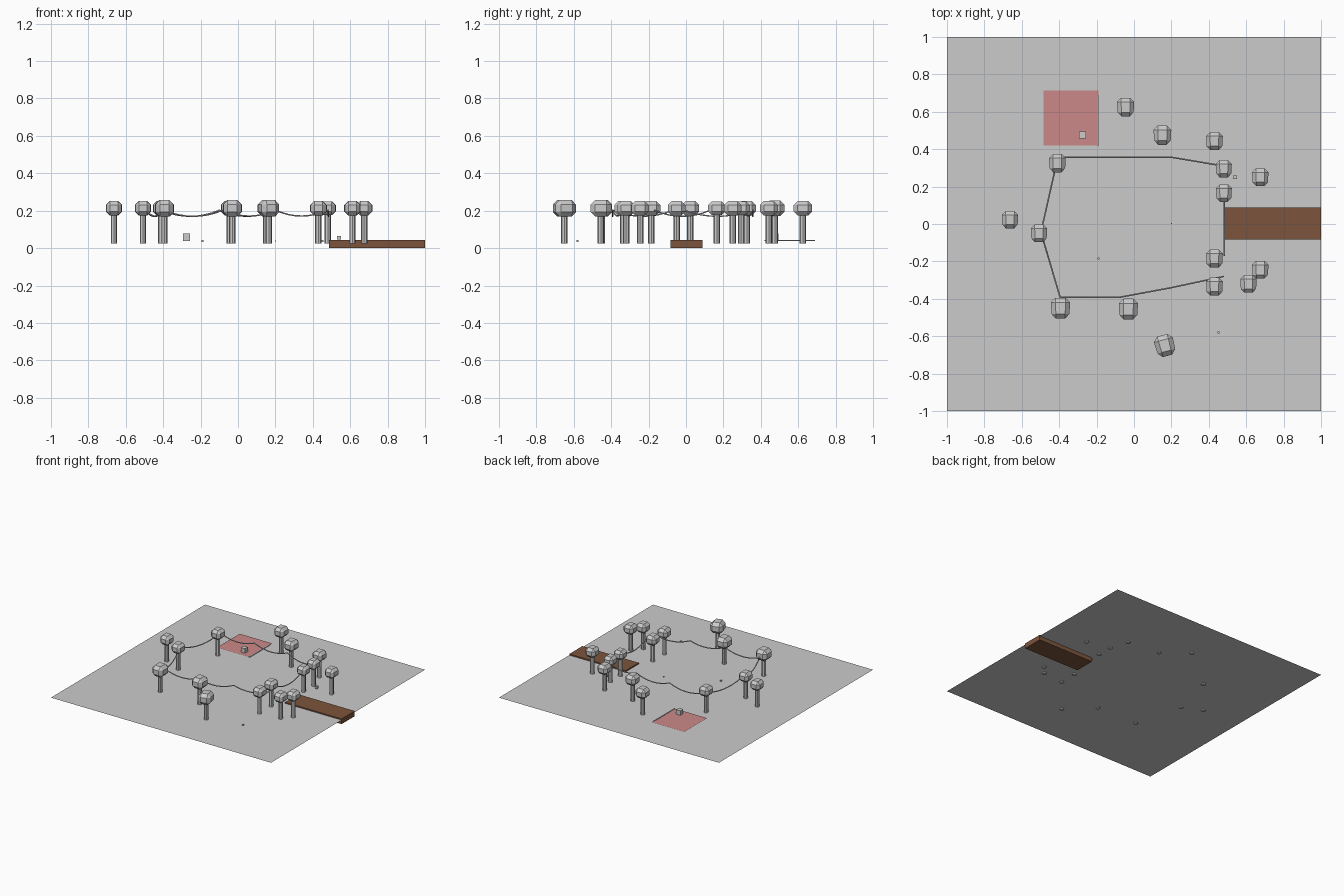
import bpy, bmesh
from math import radians
from mathutils import Matrix, Vector

if "Cube" in bpy.data.objects:
    bpy.data.objects.remove(bpy.data.objects["Cube"])

GROUND = 0.033


def colour(obj, name, rgb):
    m = bpy.data.materials.new(name)
    m.diffuse_color = (*rgb, 1)
    m.use_nodes = True
    m.node_tree.nodes["Principled BSDF"].inputs["Base Color"].default_value = m.diffuse_color
    obj.data.materials.append(m)


def finish(bm, name):
    me = bpy.data.meshes.new(name)
    bm.to_mesh(me)
    bm.free()
    o = bpy.data.objects.new(name, me)
    bpy.context.collection.objects.link(o)
    return o


def box(name, lo, hi):
    lo, hi = Vector(lo), Vector(hi)
    bm = bmesh.new()
    bmesh.ops.create_cube(bm, size=1, matrix=Matrix.Translation((lo + hi) / 2)
                          @ Matrix.Diagonal((*(hi - lo), 1)))
    return finish(bm, name)


def plane(name, x0, x1, y0, y1, z):
    bm = bmesh.new()
    bm.faces.new([bm.verts.new(p) for p in
                  ((x0, y0, z), (x1, y0, z), (x1, y1, z), (x0, y1, z))])
    return finish(bm, name)


# Tree: faceted crown (chamfered block) on an eight-sided trunk
def tree(i, x, y, w, rot):
    bm = bmesh.new()
    bmesh.ops.create_cube(bm, size=1, matrix=Matrix.Diagonal((w, w * 1.08, w * 0.86, 1)))
    bmesh.ops.bevel(bm, geom=bm.edges[:], offset=w * 0.24, segments=1, affect='EDGES')
    for v in bm.verts:                       # crown is a little narrower towards the front
        if v.co.y < 0:
            v.co.x *= 0.93
    crown = finish(bm, f"tree_crown_{i}")
    crown.location = (x, y, 0.213)
    crown.rotation_euler.z = radians(rot)
    bm = bmesh.new()
    bmesh.ops.create_cone(bm, cap_ends=True, segments=8, radius1=0.017, radius2=0.017,
                          depth=0.165, matrix=Matrix.Translation((x, y, 0.108)))
    finish(bm, f"tree_trunk_{i}")


# Rope: poly curve that sags between successive hanging points
def rope(name, pts, sag=0.033):
    path = []
    for a, b in zip(pts, pts[1:]):
        a, b = Vector(a), Vector(b)
        s = sag * min(1, (b - a).length / 0.3)
        for k in range(8):
            t = k / 8
            p = a.lerp(b, t)
            path.append((p.x, p.y, 0.203 - 4 * s * t * (1 - t)))
    path.append((*pts[-1], 0.203))
    cu = bpy.data.curves.new(name, 'CURVE')
    cu.dimensions = '3D'
    cu.bevel_depth = 0.004
    cu.bevel_resolution = 1
    cu.use_fill_caps = True
    sp = cu.splines.new('POLY')
    sp.points.add(len(path) - 1)
    for q, p in zip(sp.points, path):
        q.co = (*p, 1)
    bpy.context.collection.objects.link(bpy.data.objects.new(name, cu))


# Ground, sunken walkway and pink mat
plane("ground", -1, 1, -1, 1, GROUND)
colour(box("walkway", (0.487, -0.083, 0), (1, 0.087, 0.043)), "wood", (0.20, 0.09, 0.045))
colour(plane("mat", -0.485, -0.19, 0.42, 0.715, 0.04), "pink", (0.60, 0.25, 0.25))
box("mat_edge", (-0.195, 0.42, 0.037), (-0.188, 0.69, 0.043))

# Trees around the clearing: x, y, crown width, turn
trees = [(-.663, .023, .088, 0), (-.508, -.05, .088, 0), (-.41, .325, .09, 0),
         (-.393, -.45, .103, 0), (-.03, -.455, .103, 0), (.165, -.65, .105, 15),
         (.43, -.335, .09, 0), (.43, -.185, .09, 0), (.612, -.32, .088, 0),
         (.675, -.245, .088, 0), (.48, .165, .086, 0), (.48, .295, .086, 0),
         (.43, .443, .09, 0), (.675, .25, .088, 0), (.152, .475, .095, 0),
         (-.045, .625, .092, 0)]
for i, t in enumerate(trees):
    tree(i, *t)

# Ropes strung round the clearing
rope("back_rope", [(-.41, .357), (-.1, .357), (.2, .357), (.48, .31)])
rope("left_rope", [(-.41, .345), (-.49, -.01), (-.49, -.07), (-.395, -.392)])
rope("front_rope", [(-.395, -.392), (-.08, -.392), (.2, -.34), (.48, -.28)])
rope("gate_rope", [(.483, -.17), (.483, .13)])

# Crate and scattered stones
for name, x, y, z, s in [("crate", -.275, .475, .058, .038), ("small_crate", .54, .25, .055, .02),
                         ("stone_1", -.19, -.185, .038, .01), ("stone_2", .452, -.58, .038, .01),
                         ("stone_3", .2, .003, .038, .007)]:
    h = s / 2
    box(name, (x - h, y - h, z - h), (x + h, y + h, z + h))
